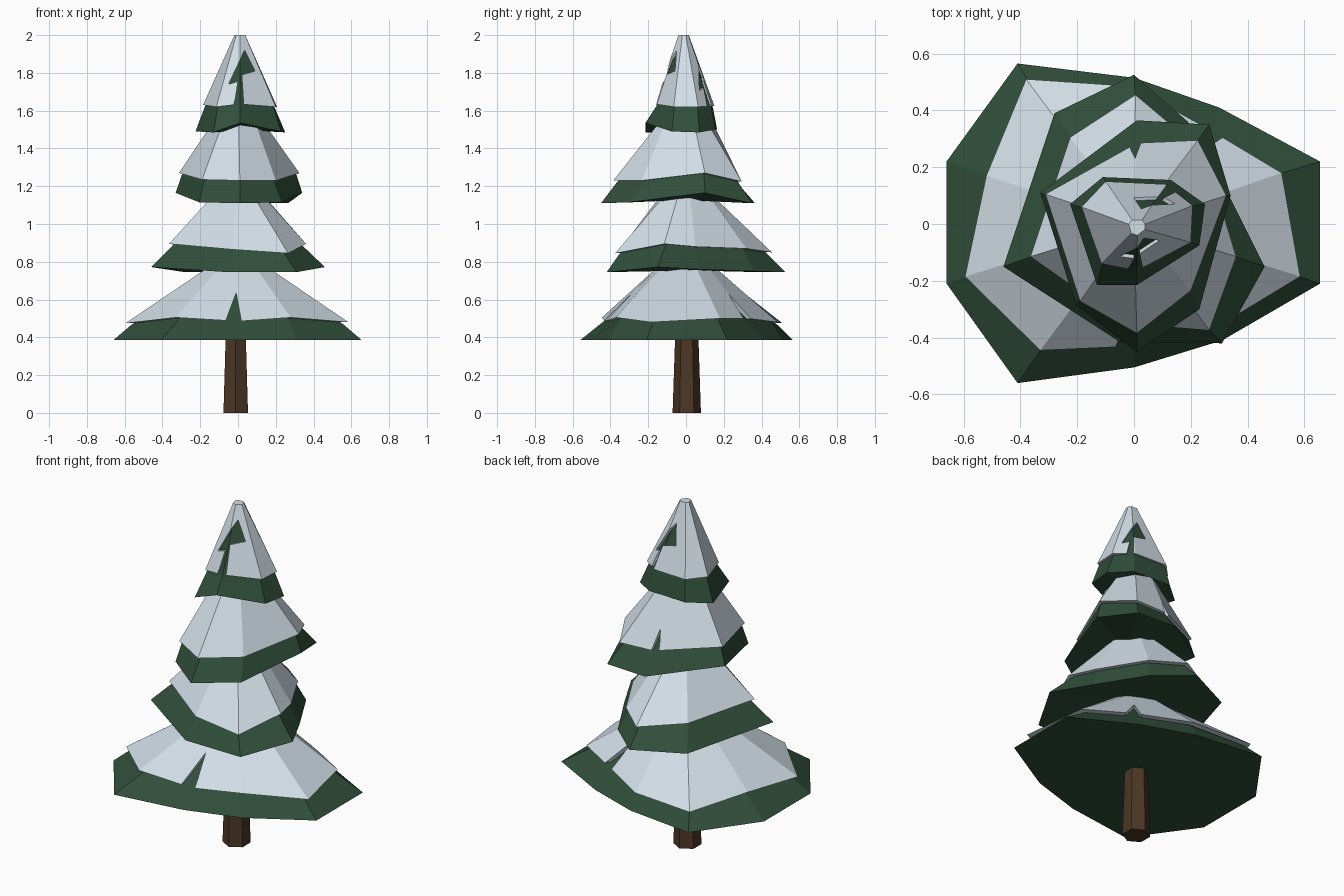
import bpy, bmesh, math
from mathutils import Matrix, Vector

if "Cube" in bpy.data.objects:
    bpy.data.objects.remove(bpy.data.objects["Cube"])


def material(name, rgb):
    m = bpy.data.materials.new(name)
    m.diffuse_color = (*rgb, 1)
    m.use_nodes = True
    m.node_tree.nodes["Principled BSDF"].inputs["Base Color"].default_value = m.diffuse_color
    return m


SNOW = material("snow white", (0.66, 0.75, 0.82))
GREEN = material("pine green", (0.030, 0.077, 0.043))
BARK = material("bark brown", (0.072, 0.038, 0.019))


def loft(name, rings, mat):
    """Closed solid through rings of equal point count, fan-capped at both ends."""
    bm = bmesh.new()
    loops = [[bm.verts.new(p) for p in r] for r in rings]
    n = len(loops[0])
    for a, b in zip(loops, loops[1:]):
        for i in range(n):
            j = (i + 1) % n
            bm.faces.new((a[i], a[j], b[j], b[i]))
    for loop in (loops[0], loops[-1]):
        mid = bm.verts.new(sum((v.co for v in loop), Vector()) / n)
        for i in range(n):
            bm.faces.new((loop[i], loop[(i + 1) % n], mid))
    bmesh.ops.recalc_face_normals(bm, faces=bm.faces[:])
    me = bpy.data.meshes.new(name)
    bm.to_mesh(me)
    bm.free()
    me.materials.append(mat)
    ob = bpy.data.objects.new(name, me)
    bpy.context.collection.objects.link(ob)
    return ob


def top_ring(ring, r, z, cx=0.0, cy=0.0):
    """Small ring whose points share the directions of a wider ring."""
    out = []
    for x, y, _ in ring:
        d = math.hypot(x, y)
        out.append((cx + r * x / d, cy + r * y / d, z))
    return out


def notch(target, angle, outline):
    """Cut an outline of (sideways, height) points radially through the snow."""
    rot = Matrix.Rotation(math.radians(angle + 90), 4, 'Z')
    rings = [[rot @ Vector((x, y, z)) for x, z in outline] for y in (-1, -0.01)]
    bm = bmesh.new()
    a, b = [[bm.verts.new(p) for p in r] for r in rings]
    n = len(a)
    bm.faces.new(a)
    bm.faces.new(b[::-1])
    for i in range(n):
        j = (i + 1) % n
        bm.faces.new((a[i], b[i], b[j], a[j]))
    bmesh.ops.recalc_face_normals(bm, faces=bm.faces[:])
    me = bpy.data.meshes.new("notch_cutter")
    bm.to_mesh(me)
    bm.free()
    cutter = bpy.data.objects.new("notch_cutter", me)
    cutter.hide_render = True
    bpy.context.collection.objects.link(cutter)
    mod = target.modifiers.new("notch", 'BOOLEAN')
    mod.operation = 'DIFFERENCE'
    mod.solver = 'EXACT'
    mod.object = cutter
    bpy.context.view_layer.objects.active = target
    bpy.ops.object.modifier_apply(modifier=mod.name)
    bpy.data.objects.remove(cutter)


def tier(number, leaf, snow, r, z, cx=0.0, cy=0.0):
    """Green bough skirt with a snow cap resting on it."""
    under = [(x * 0.955, y * 0.955, h - 0.012) for x, y, h in snow]
    loft(f"boughs_{number}",
         [leaf, under, top_ring(leaf, r * 0.75, z - 0.02, cx, cy)], GREEN)
    return loft(f"snow_{number}", [snow, top_ring(snow, r, z, cx, cy)], SNOW)


# Trunk: tapered six-sided post
def hexagon(r, z):
    return [(-0.012 + r * math.cos(math.radians(30 + 60 * i)),
             0.004 + r * math.sin(math.radians(30 + 60 * i)), z) for i in range(6)]


loft("trunk", [hexagon(0.075, 0), hexagon(0.06, 0.45)], BARK)

# Lowest tier
leaf1 = [(x, y, 0.385) for x, y in (
    (0.655, -0.21), (0.655, 0.22), (0.30, 0.41), (0, 0.515), (-0.41, 0.565),
    (-0.66, 0.22), (-0.66, -0.21), (-0.41, -0.56), (0, -0.505), (0.31, -0.41))]
snow1 = [(0.585, -0.185, 0.48), (0.52, 0.18, 0.50), (0.27, 0.33, 0.50), (-0.01, 0.485, 0.48),
         (-0.38, 0.51, 0.475), (-0.52, 0.17, 0.50), (-0.595, -0.185, 0.475),
         (-0.33, -0.445, 0.505), (0, -0.43, 0.485), (0.28, -0.37, 0.505)]
s1 = tier(1, leaf1, snow1, 0.12, 0.80)

# Second tier
leaf2 = [(0.46, -0.15, 0.772), (0.35, 0.07, 0.76), (0.19, 0.36, 0.75), (0, 0.525, 0.745),
         (-0.28, 0.39, 0.745), (-0.46, -0.15, 0.772), (-0.05, -0.415, 0.745),
         (0.31, -0.42, 0.745)]
snow2 = [(0.36, -0.115, 0.895), (0.31, 0.05, 0.88), (0.165, 0.32, 0.87), (0.005, 0.455, 0.85),
         (-0.225, 0.305, 0.875), (-0.365, -0.115, 0.895), (-0.03, -0.35, 0.865),
         (0.265, -0.375, 0.845)]
s2 = tier(2, leaf2, snow2, 0.12, 1.17)

# Third tier
leaf3 = [(0.34, 0.1, 1.165), (0.265, 0.35, 1.11), (0.01, 0.365, 1.11), (-0.33, 0.11, 1.165),
         (-0.205, -0.285, 1.115), (0.01, -0.45, 1.11), (0.23, -0.30, 1.115)]
snow3 = [(0.325, 0.1, 1.27), (0.225, 0.295, 1.225), (0.01, 0.285, 1.23), (-0.312, 0.105, 1.27),
         (-0.19, -0.272, 1.235), (0.01, -0.385, 1.23), (0.2, -0.235, 1.23)]
s3 = tier(3, leaf3, snow3, 0.14, 1.54)

# Top tier
leaf4 = [(0.25, 0.07, 1.485), (0.13, 0.155, 1.50), (-0.11, 0.165, 1.50), (-0.225, 0.07, 1.49),
         (-0.13, -0.215, 1.485), (0.01, -0.215, 1.535), (0.23, -0.075, 1.49)]
snow4 = [(0.207, 0.065, 1.62), (0.11, 0.14, 1.625), (-0.1, 0.15, 1.625), (-0.185, 0.06, 1.63),
         (-0.115, -0.14, 1.62), (0.01, -0.165, 1.635), (0.2, -0.065, 1.62)]
s4 = tier(4, leaf4, snow4, 0.03, 2.0, 0.01, -0.01)

# Gaps in the snow where the boughs show through
notch(s1, -90, [(-0.01, 0.635), (-0.09, 0.42), (0.03, 0.42)])
notch(s1, 50, [(0.0, 0.63), (-0.07, 0.42), (0.06, 0.42)])
notch(s3, 89, [(0.0, 1.34), (-0.03, 1.17), (0.03, 1.17)])
SPRIG = [(0.035, 1.92), (0.09, 1.81), (0.02, 1.79), (0.035, 1.56), (-0.045, 1.56),
         (-0.015, 1.66), (0.0, 1.755), (-0.05, 1.74)]
notch(s4, -90, SPRIG)
notch(s4, 45, [(x * 0.85 - 0.01, z - 0.035) for x, z in SPRIG])
